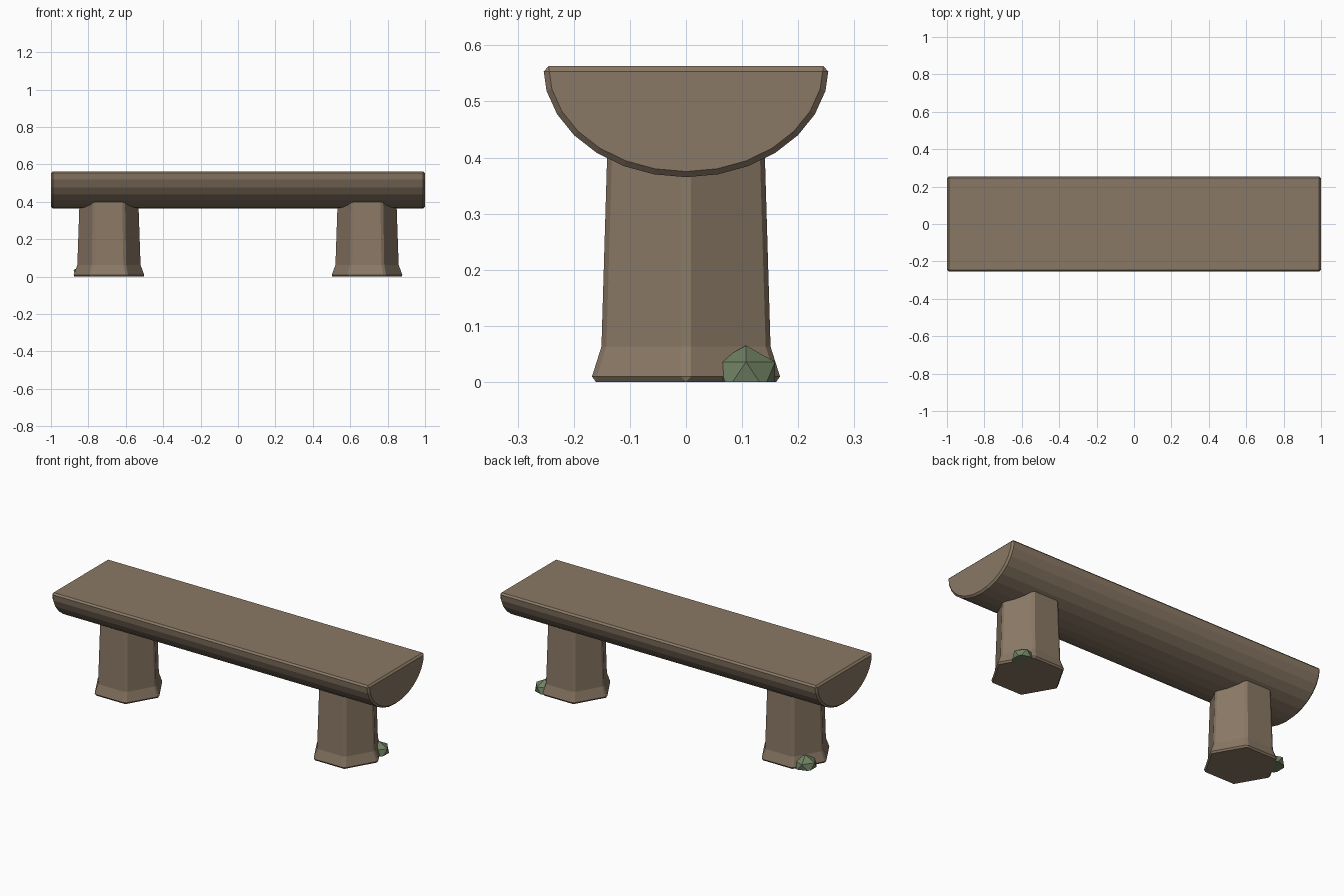
import bpy, bmesh, math
from mathutils import Matrix

cube = bpy.data.objects.get("Cube")
if cube:
    bpy.data.objects.remove(cube, do_unlink=True)


def material(name, rgb):
    mat = bpy.data.materials.new(name)
    mat.use_nodes = True
    mat.diffuse_color = (*rgb, 1)
    mat.node_tree.nodes["Principled BSDF"].inputs["Base Color"].default_value = (*rgb, 1)
    return mat


def add_object(name, bm, mat, bevel=0):
    bmesh.ops.recalc_face_normals(bm, faces=bm.faces)
    mesh = bpy.data.meshes.new(name)
    bm.to_mesh(mesh)
    bm.free()
    mesh.materials.append(mat)
    obj = bpy.data.objects.new(name, mesh)
    bpy.context.collection.objects.link(obj)
    if bevel:
        mod = obj.modifiers.new("edge_chamfer", 'BEVEL')
        mod.width = bevel
        mod.segments = 1
        mod.limit_method = 'ANGLE'
        mod.angle_limit = math.radians(30)
    return obj


def loft(rings):
    """Closed solid through matching rings of points."""
    bm = bmesh.new()
    loops = [[bm.verts.new(p) for p in ring] for ring in rings]
    n = len(loops[0])
    for a, b in zip(loops, loops[1:]):
        for i in range(n):
            j = (i + 1) % n
            bm.faces.new((a[i], a[j], b[j], b[i]))
    bm.faces.new(loops[0])
    bm.faces.new(loops[-1])
    return bm


wood = material("weathered_wood", (0.255, 0.19, 0.13))
moss = material("moss_green", (0.165, 0.22, 0.125))

# Seat: a split log, flat side up
SIDES = 14
arc = [math.pi * i / SIDES for i in range(SIDES + 1)]
seat_rings = [[(x, 0.255 * math.cos(a), 0.563 - 0.198 * math.sin(a)) for a in arc]
              for x in (-1, 1)]
add_object("seat", loft(seat_rings), wood, 0.01)

# Legs: tapered hexagonal stumps with a flared foot
profile = [(0.197, 0), (0.174, 0.063), (0.16, 0.47)]
for side, sx in (("left", 1), ("right", -1)):
    rings = [[(sx * 0.69 + r * math.cos(k * math.pi / 3), r * math.sin(k * math.pi / 3), z)
              for k in range(6)] for r, z in profile]
    add_object(side + "_leg", loft(rings), wood, 0.01)

# Moss clumps: faceted mounds cut off at the ground
for side, sx, x, y, size in (("left", 1, 0.812, 0.107, 0.061),
                             ("right", -1, -0.818, 0.095, 0.068)):
    bm = bmesh.new()
    bmesh.ops.create_icosphere(bm, subdivisions=1, radius=1)
    place = Matrix.Translation((x, y, 0.012)) @ Matrix.Diagonal((sx * size, size, 0.053, 1))
    bm.transform(place)
    cut = bmesh.ops.bisect_plane(bm, geom=bm.verts[:] + bm.edges[:] + bm.faces[:],
                                 plane_co=(0, 0, 0), plane_no=(0, 0, 1), clear_inner=True)
    rim = [e for e in cut["geom_cut"] if isinstance(e, bmesh.types.BMEdge)]
    bmesh.ops.contextual_create(bm, geom=rim)
    add_object(side + "_moss", bm, moss)
